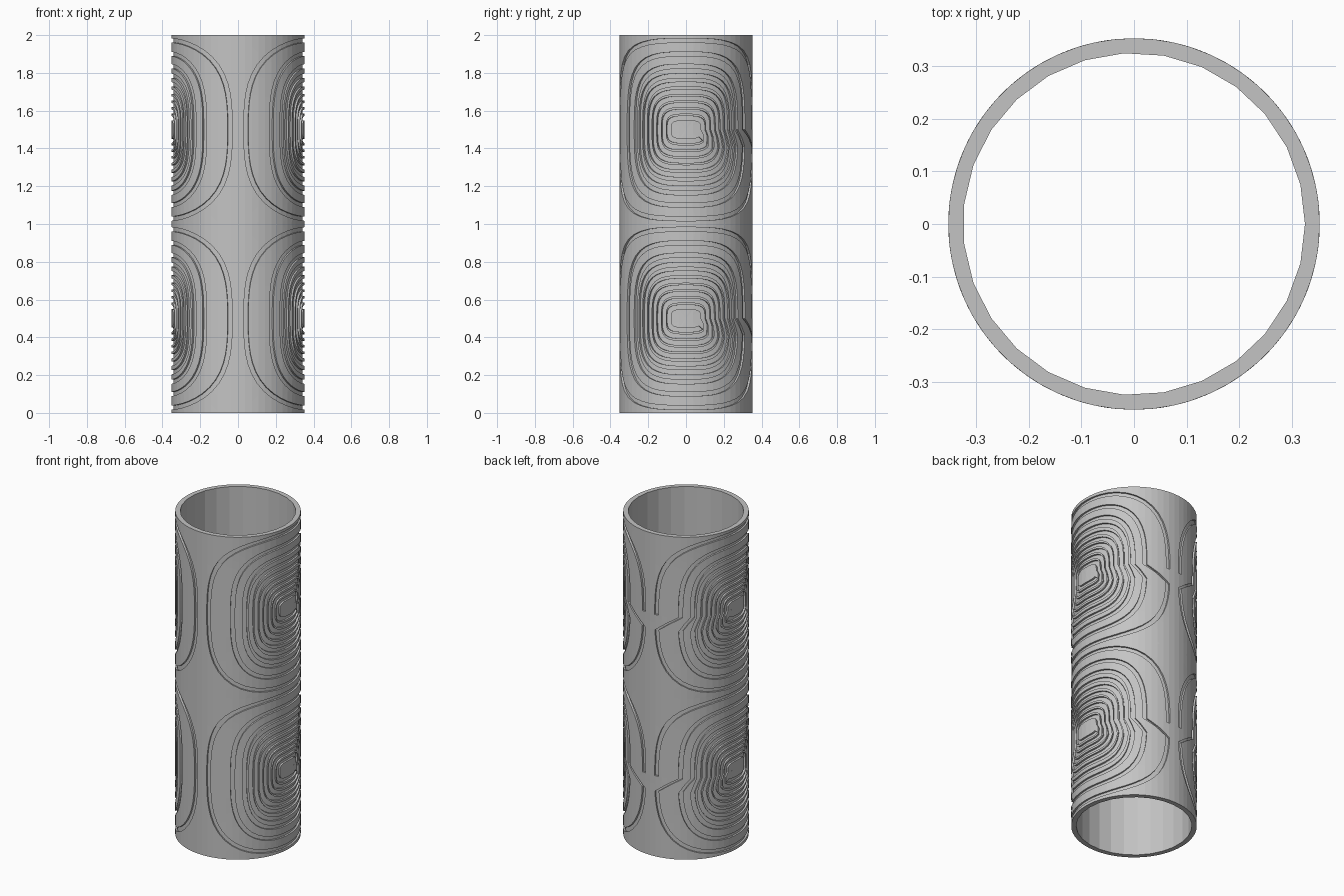
import bpy, bmesh, math
from math import pi, sin, cos, radians

cube = bpy.data.objects.get("Cube")
if cube:
    bpy.data.objects.remove(cube)

R_OUT, R_IN, DEPTH = 0.353, 0.325, 0.011
INNER_SIDES = 27
COLS, JOG = 64, 2            # columns per turn, columns used by the step to the next turn
HALF_U, HALF_V = pi / 2, 0.5
GROOVE_U, GROOVE_V = 0.034, 0.011   # half widths of the groove

# Half sizes of the turns, from the middle outward (first one only ends the step)
WIDTHS = [radians(d) for d in (10, 15, 19.5, 24, 28.5, 33, 38, 43, 49, 60, 83)]
HEIGHTS = [0.03, 0.06, 0.095, 0.13, 0.165, 0.2, 0.24, 0.285, 0.335, 0.4, 0.472]
LAST = len(WIDTHS) - 1


def loop_point(k, side, j):
    """Point on one edge of turn k in the unrolled (angle, height) plane."""
    step = 2 * pi / COLS
    jog_angle = max(JOG * step, min(0.75, 0.085 / HEIGHTS[k]))
    main = COLS - JOG
    if j <= main:
        t, f = j * (2 * pi - jog_angle) / main, 0
    else:
        f = (j - main) / JOG
        t = 2 * pi - jog_angle * (1 - f)
    a = WIDTHS[k] + f * (WIDTHS[k - 1] - WIDTHS[k]) + side * GROOVE_U
    b = HEIGHTS[k] + f * (HEIGHTS[k - 1] - HEIGHTS[k]) + side * GROOVE_V
    n = 4 - k / LAST
    r = (abs(cos(t)) ** n + abs(sin(t)) ** n) ** (-1 / n)
    return (a * r * cos(t), b * r * sin(t), 0)


def unrolled_panel():
    """Flat quarter panel with one spiral groove sunk into it."""
    bm = bmesh.new()
    groove = bm.faces.layers.int.new("groove")
    verts = {}
    for k in range(LAST + 1):
        for side in (-1, 1):
            for j in range(COLS if k else 1):
                verts[k, side, j] = bm.verts.new(loop_point(k, side, j))

    def get(k, side, j):
        return verts[k - 1, side, 0] if j == COLS else verts[k, side, j]

    def quad(a, b, c, d, sunk=0):
        bm.faces.new((a, b, c, d))[groove] = sunk

    for k in range(1, LAST + 1):
        for j in range(COLS):
            sunk = 0 if k == 1 and j >= COLS - JOG else 1
            quad(get(k, -1, j), get(k, 1, j), get(k, 1, j + 1), get(k, -1, j + 1), sunk)
            if k < LAST:
                quad(get(k, 1, j), get(k + 1, -1, j), get(k + 1, -1, j + 1), get(k, 1, j + 1))

    # Middle of the spiral
    rim = [get(1, -1, j) for j in range(COLS + 1)] + [get(0, 1, 0)]
    mid = bm.verts.new((0, 0, 0))
    for a, b in zip(rim, rim[1:] + rim[:1]):
        bm.faces.new((mid, a, b))

    # Border out to the edge of the panel
    edge = []
    for j in range(COLS):
        t = 2 * pi * j / COLS
        m = max(abs(cos(t)), abs(sin(t)))
        edge.append(bm.verts.new((HALF_U * cos(t) / m, HALF_V * sin(t) / m, 0)))
    for j in range(COLS):
        quad(get(LAST, 1, j), edge[j], edge[(j + 1) % COLS], verts[LAST, 1, (j + 1) % COLS])
    quad(get(LAST, 1, COLS - 1), verts[LAST, 1, 0], verts[LAST, -1, 0], get(LAST, 1, COLS))

    # Cuts that let the panel bend round
    bends = 30
    for i in range(1, bends):
        u = -HALF_U + pi * i / bends
        bmesh.ops.bisect_plane(bm, geom=bm.verts[:] + bm.edges[:] + bm.faces[:], dist=1e-5,
                               plane_co=(u, 0, 0), plane_no=(1, 0, 0))

    # Sink the groove
    faces = [f for f in bm.faces if f[groove]]
    res = bmesh.ops.extrude_face_region(bm, geom=faces)
    for g in res["geom"]:
        if isinstance(g, bmesh.types.BMVert):
            g.co.z = -DEPTH
    left_over = [f for f in faces if f.is_valid]
    if left_over:
        bmesh.ops.delete(bm, geom=left_over, context="FACES")
    mesh = bpy.data.meshes.new("panel")
    bm.to_mesh(mesh)
    bm.free()
    return mesh


# Wrap four mirrored panels round the tube
panel = unrolled_panel()
bm = bmesh.new()
for mirrored in (False, True):
    for centre in (0.5, 1.5):
        start = len(bm.verts)
        bm.from_mesh(panel)
        bm.verts.ensure_lookup_table()
        for v in bm.verts[start:]:
            u, h, d = v.co
            ang = pi - u if mirrored else u
            v.co = ((R_OUT + d) * cos(ang), (R_OUT + d) * sin(ang), centre + h)
bpy.data.meshes.remove(panel)
bmesh.ops.remove_doubles(bm, verts=bm.verts, dist=2e-5)

# Bore and flat end rings
rings = []
for z in (0, 2):
    outer = [e for e in bm.edges if all(abs(v.co.z - z) < 1e-4 for v in e.verts)]
    ring = [bm.verts.new((R_IN * cos(2 * pi * i / INNER_SIDES),
                          R_IN * sin(2 * pi * i / INNER_SIDES), z)) for i in range(INNER_SIDES)]
    inner = [bm.edges.new((ring[i - 1], ring[i])) for i in range(INNER_SIDES)]
    bmesh.ops.triangle_fill(bm, use_beauty=True, edges=outer + inner, normal=(0, 0, 1))
    rings.append(ring)
for i in range(INNER_SIDES):
    bm.faces.new((rings[0][i - 1], rings[1][i - 1], rings[1][i], rings[0][i]))
bmesh.ops.recalc_face_normals(bm, faces=bm.faces)

mesh = bpy.data.meshes.new("grooved_tube")
bm.to_mesh(mesh)
bm.free()
tube = bpy.data.objects.new("grooved_tube", mesh)
bpy.context.collection.objects.link(tube)

# Plain grey
grey = bpy.data.materials.new("plain_grey")
grey.use_nodes = True
colour = (0.55, 0.55, 0.55, 1)
grey.diffuse_color = colour
grey.node_tree.nodes["Principled BSDF"].inputs["Base Color"].default_value = colour
mesh.materials.append(grey)
